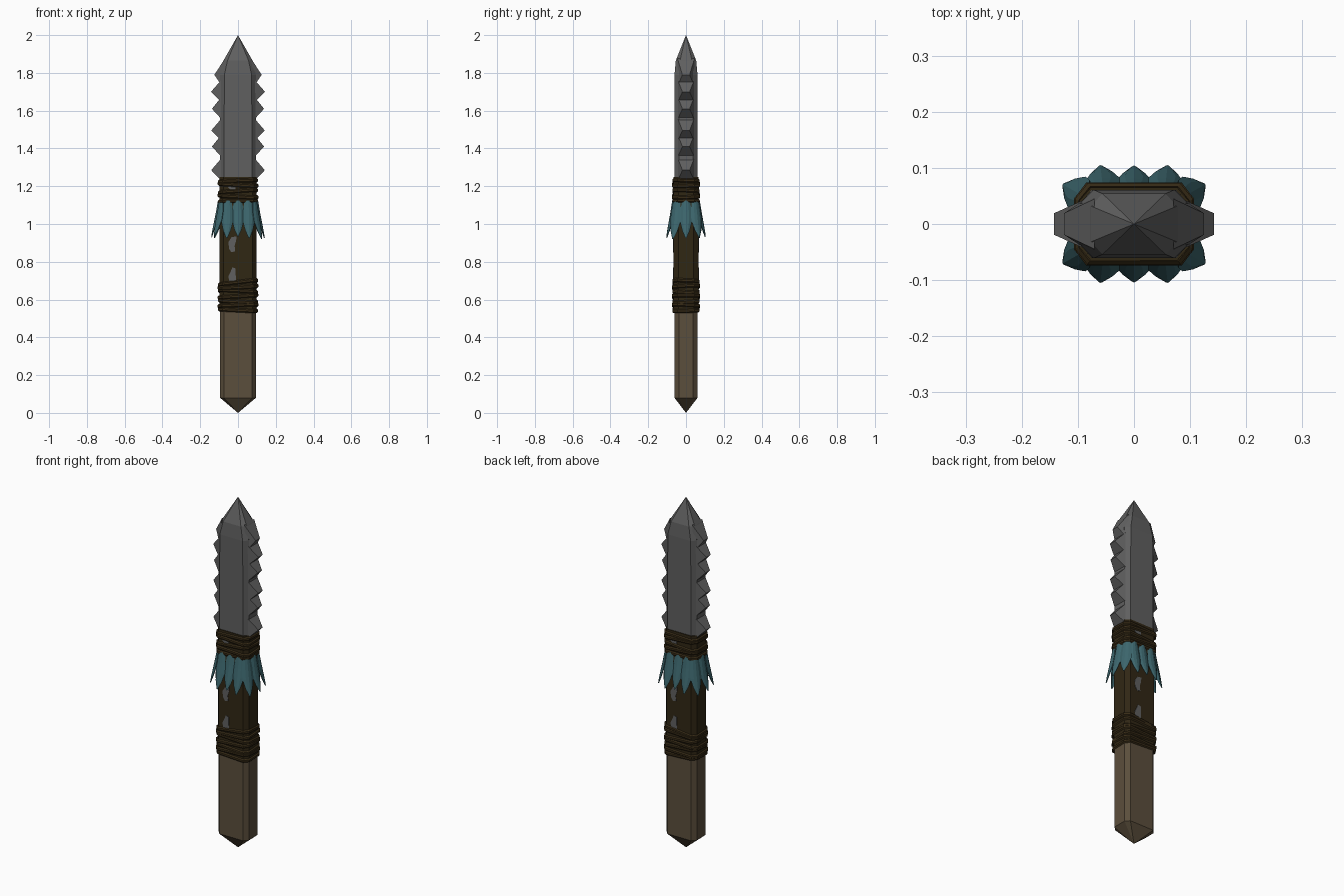
import bpy, bmesh, math
from mathutils import Vector, Matrix

if "Cube" in bpy.data.objects:
    bpy.data.objects.remove(bpy.data.objects["Cube"])


def mat(name, r, g, b):
    m = bpy.data.materials.new(name)
    m.diffuse_color = (r, g, b, 1)
    m.use_nodes = True
    m.node_tree.nodes["Principled BSDF"].inputs["Base Color"].default_value = m.diffuse_color
    return m


STONE = mat("grey stone", 0.115, 0.115, 0.115)
WOOD = mat("brown wood", 0.105, 0.077, 0.045)
LEATHER = mat("dark leather", 0.030, 0.020, 0.007)
CORD = mat("dark cord", 0.038, 0.024, 0.008)
TEAL = mat("teal feather", 0.046, 0.135, 0.155)


def finish(bm, name, material):
    bmesh.ops.remove_doubles(bm, verts=bm.verts, dist=0.0002)
    bmesh.ops.recalc_face_normals(bm, faces=bm.faces)
    me = bpy.data.meshes.new(name)
    bm.to_mesh(me)
    bm.free()
    me.materials.append(material)
    ob = bpy.data.objects.new(name, me)
    bpy.context.collection.objects.link(ob)
    return ob


def section(z, flat=0.075, wide=0.095, deep=0.061, side=0.038):
    """Eight-sided cross-section of the shaft at height z."""
    q = [(wide, -side), (wide, side), (flat, deep), (-flat, deep),
         (-wide, side), (-wide, -side), (-flat, -deep), (flat, -deep)]
    return [Vector((x, y, z)) for x, y in q]


def loft(bm, rings, closed=False, caps=True):
    vs = [[bm.verts.new(p) for p in r] for r in rings]
    n = len(vs[0])
    for k in range(len(vs) if closed else len(vs) - 1):
        a, b = vs[k], vs[(k + 1) % len(vs)]
        for i in range(n):
            j = (i + 1) % n
            bm.faces.new((a[i], a[j], b[j], b[i]))
    if caps and not closed:
        bm.faces.new(vs[0])
        bm.faces.new(vs[-1])


def point(z):
    return [Vector((0, 0, z))] * 8


# Handle with pointed butt
bm = bmesh.new()
loft(bm, [point(0), section(0.08), section(0.60)], caps=False)
finish(bm, "handle", WOOD)

# Leather sleeve
bm = bmesh.new()
loft(bm, [section(z, 0.077, 0.098, 0.065, 0.041) for z in (0.545, 1.25)])
finish(bm, "sleeve", LEATHER)

# Stone blade
bm = bmesh.new()
loft(bm, [section(1.2), section(1.79, 0.072, 0.095, 0.061, 0.038),
          section(1.865, 0.056, 0.077, 0.054, 0.032), point(2.0)], caps=False)
finish(bm, "blade", STONE)

# Teeth along both edges: wedge with a wide base and a narrower tip edge
bm = bmesh.new()
TEETH = [(1.285, 0.142), (1.41, 0.138), (1.495, 0.142),
         (1.61, 0.138), (1.70, 0.143), (1.79, 0.125)]
for s in (-1, 1):
    for z, x in TEETH:
        up, down = (0.085, 0.06) if z > 1.75 else (0.066, 0.058)
        top_x = 0.07 if z > 1.75 else 0.085
        base = [(top_x, -0.045, z + up), (top_x, 0.045, z + up),
                (0.085, 0.045, z - down), (0.085, -0.045, z - down)]
        v = [bm.verts.new((s * a, b, c)) for a, b, c in base]
        t = [bm.verts.new((s * x, y, z)) for y in (-0.019, 0.019)]
        for f in ((v[0], v[1], t[1], t[0]), (v[3], v[2], t[1], t[0]),
                  (v[0], v[3], t[0]), (v[1], v[2], t[1]), v):
            bm.faces.new(f)
finish(bm, "blade_teeth", STONE)


# Cord windings: slightly tilted rings that follow the shaft section
def cord(name, z, tilt, roll, grow=0.0):
    bm = bmesh.new()
    outer = section(0, 0.080 + grow, 0.101 + grow, 0.068 + grow, 0.042)
    rings = []
    for p in outer:
        c = Vector((p.x, p.y, z + tilt * p.x / 0.1 + roll * p.y / 0.07))
        d = Vector((p.x, p.y * 1.5, 0)).normalized()
        rings.append([c + d * a + Vector((0, 0, h)) for a, h in
                      ((0.005, -0.005), (0.005, 0.005), (-0.002, 0.011),
                       (-0.014, 0.0), (-0.002, -0.011))])
    loft(bm, rings, closed=True)
    finish(bm, name, CORD)


LOWER = [(0.545, -0.005, 0.002), (0.568, 0.004, -0.003), (0.592, -0.006, 0.004),
         (0.617, 0.006, 0.0), (0.643, -0.005, -0.004), (0.668, 0.005, 0.004),
         (0.689, 0.012, -0.003)]
UPPER = [(1.122, 0.002, 0.0), (1.147, -0.006, 0.003), (1.172, 0.007, -0.003),
         (1.208, -0.006, 0.002), (1.227, 0.004, -0.002)]
for i, (z, t, r) in enumerate(LOWER):
    cord("lower_cord_%d" % (i + 1), z, t, r, 0.002 * (i % 2))
for i, (z, t, r) in enumerate(UPPER):
    cord("upper_cord_%d" % (i + 1), z, t, r, 0.002 * (i % 2))


# Feather skirt: arched, tapering leaves flaring outwards
def feather(name, x, y, nx, ny, length, flare):
    n = Vector((nx, ny, 0)).normalized()
    side = Vector((-n.y, n.x, 0))
    bm = bmesh.new()
    rows = []
    for t, w, o in ((0, 0.020, 0.0), (0.3, 0.029, 0.28), (0.55, 0.031, 0.55),
                    (0.8, 0.019, 0.82), (1, 0.002, 1.0)):
        c = Vector((x, y, 1.125 - length * t)) + n * (flare * o)
        rows.append([bm.verts.new(c + side * (w * u) - n * (0.4 * w * u * u))
                     for u in (-1, -0.5, 0, 0.5, 1)])
    for a, b in zip(rows, rows[1:]):
        for i in range(4):
            bm.faces.new((a[i], a[i + 1], b[i + 1], b[i]))
    ob = finish(bm, name, TEAL)
    m = ob.modifiers.new("thickness", 'SOLIDIFY')
    m.thickness = 0.004
    m.offset = 0


SKIRT = [(-0.056, -0.071, -0.12, -1, 0.20, 0.032), (0.0, -0.071, 0.0, -1, 0.19, 0.031),
         (0.056, -0.071, 0.12, -1, 0.20, 0.032), (0.094, -0.052, 0.9, -0.5, 0.205, 0.036),
         (0.104, 0.0, 1, 0, 0.20, 0.036), (0.094, 0.052, 0.9, 0.5, 0.195, 0.036)]
for i, (x, y, nx, ny, length, flare) in enumerate(SKIRT):
    feather("feather_%d" % (i + 1), x, y, nx, ny, length, flare)
    feather("feather_%d" % (i + 7), -x, -y, -nx, -ny, length - 0.005, flare)

# Grey worn patches on the front of the sleeve, repeated on the back
PATCHES = [
    [(-0.008, 0.935), (-0.035, 0.930), (-0.050, 0.905), (-0.048, 0.870),
     (-0.035, 0.850), (-0.015, 0.855), (-0.018, 0.885), (-0.010, 0.910)],
    [(-0.012, 0.765), (-0.030, 0.770), (-0.040, 0.745), (-0.050, 0.725),
     (-0.048, 0.698), (-0.010, 0.698), (-0.012, 0.730)],
    [(-0.012, 1.205), (-0.045, 1.205), (-0.052, 1.192), (-0.040, 1.182),
     (-0.012, 1.182)],
]
for side, s in (("front", 1), ("back", -1)):
    for i, pts in enumerate(PATCHES):
        bm = bmesh.new()
        loft(bm, [[Vector((s * x, s * y, z)) for x, z in pts]
                  for y in (-0.062, -0.0675)])
        finish(bm, "%s_patch_%d" % (side, i + 1), STONE)
